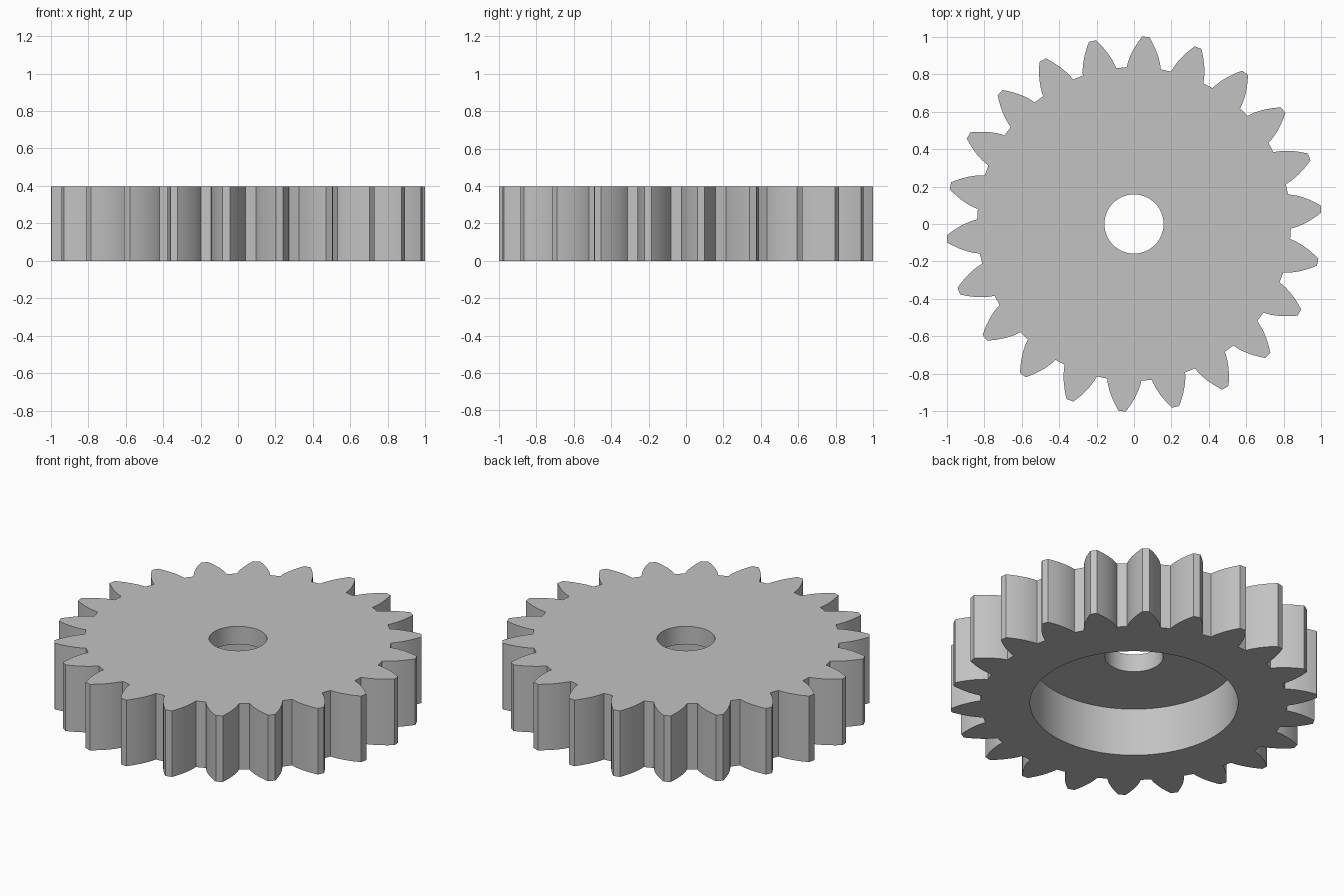
import bpy
import bmesh
from math import sin, cos, tan, acos, radians, tau

if "Cube" in bpy.data.objects:
    bpy.data.objects.remove(bpy.data.objects["Cube"], do_unlink=True)

TEETH = 22
PHASE = radians(4.6)
ROOT_R, TIP_R, BASE_R = 0.838, 1.002, 0.815
FOOT_HALF = radians(6.25)
HEIGHT, RECESS_DEPTH = 0.398, 0.29
BORE_R, RECESS_R = 0.158, 0.568
FLANK_STEPS = 8

steel = bpy.data.materials.new("plain grey")
grey = (0.54, 0.54, 0.54, 1)
steel.diffuse_color = grey
steel.use_nodes = True
steel.node_tree.nodes["Principled BSDF"].inputs["Base Color"].default_value = grey


def involute(r):
    """Polar angle swept by an involute of the base circle at radius r."""
    a = acos(BASE_R / r)
    return tan(a) - a


def gear_outline():
    """Involute flanks rising from the root circle to a narrow tip."""
    flank = []
    for i in range(FLANK_STEPS + 1):
        r = ROOT_R + (TIP_R - ROOT_R) * i / FLANK_STEPS
        flank.append((r, FOOT_HALF - involute(r) + involute(ROOT_R)))
    tooth = [(r, -a) for r, a in flank] + flank[::-1]
    return [(r * cos(t), r * sin(t))
            for k in range(TEETH)
            for r, a in tooth
            for t in [PHASE + k * tau / TEETH + a]]


def prism(name, outline, z0, z1):
    bm = bmesh.new()
    base = bm.faces.new([bm.verts.new((x, y, z0)) for x, y in outline])
    grown = bmesh.ops.extrude_face_region(bm, geom=[base], use_keep_orig=True)
    top = [v for v in grown["geom"] if isinstance(v, bmesh.types.BMVert)]
    bmesh.ops.translate(bm, verts=top, vec=(0, 0, z1 - z0))
    bmesh.ops.recalc_face_normals(bm, faces=bm.faces)
    mesh = bpy.data.meshes.new(name)
    bm.to_mesh(mesh)
    bm.free()
    mesh.materials.append(steel)
    ob = bpy.data.objects.new(name, mesh)
    bpy.context.collection.objects.link(ob)
    return ob


def circle(radius, sides=96):
    return [(radius * cos(tau * i / sides), radius * sin(tau * i / sides))
            for i in range(sides)]


def cut(target, cutter):
    cutter.hide_render = True
    mod = target.modifiers.new(cutter.name, "BOOLEAN")
    mod.operation = "DIFFERENCE"
    mod.solver = "EXACT"
    mod.object = cutter
    bpy.context.view_layer.objects.active = target
    bpy.ops.object.modifier_apply(modifier=mod.name)
    bpy.data.objects.remove(cutter, do_unlink=True)


# Toothed body
gear = prism("spur_gear", gear_outline(), 0, HEIGHT)

# Shaft bore and the wide recess underneath
cut(gear, prism("recess_cutter", circle(RECESS_R), -0.1, RECESS_DEPTH))
cut(gear, prism("bore_cutter", circle(BORE_R), -0.1, HEIGHT + 0.1))

# Smooth flanks and bores, crisp edges
bpy.ops.object.select_all(action="DESELECT")
gear.select_set(True)
bpy.context.view_layer.objects.active = gear
bpy.ops.object.shade_smooth_by_angle(angle=radians(25))
